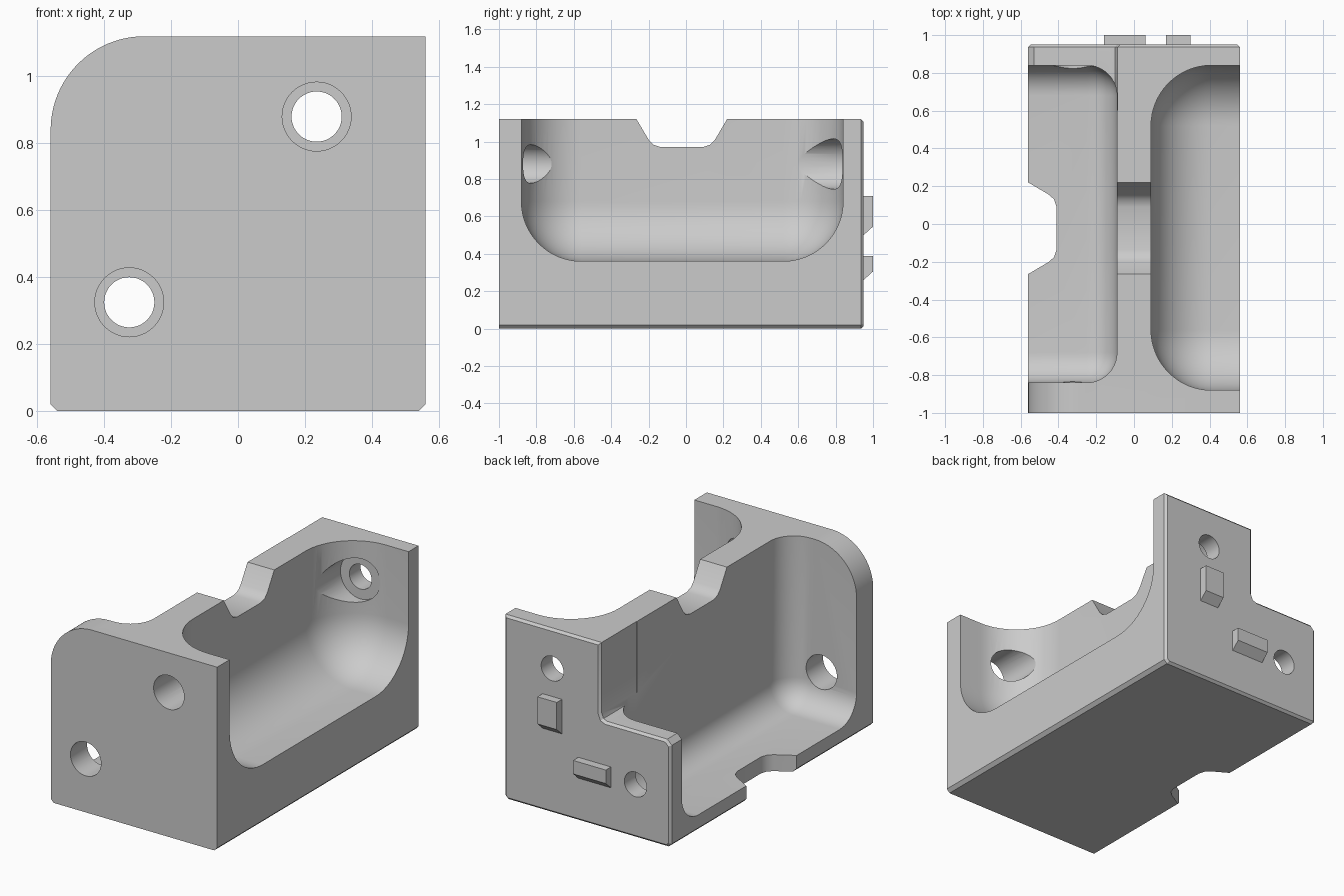
import bpy, bmesh, math
from mathutils import Matrix, Vector

if "Cube" in bpy.data.objects:
    bpy.data.objects.remove(bpy.data.objects["Cube"])

grey = bpy.data.materials.new("light grey")
grey.diffuse_color = (0.6, 0.6, 0.6, 1)
grey.use_nodes = True
grey.node_tree.nodes["Principled BSDF"].inputs["Base Color"].default_value = grey.diffuse_color


def make(name, bm):
    bmesh.ops.recalc_face_normals(bm, faces=bm.faces)
    me = bpy.data.meshes.new(name)
    bm.to_mesh(me)
    bm.free()
    me.materials.append(grey)
    ob = bpy.data.objects.new(name, me)
    bpy.context.collection.objects.link(ob)
    return ob


def prism(name, pts, axis, a, b):
    """Extrude a 2D outline along an axis from a to b."""
    place = {'x': lambda p, t: (t, p[0], p[1]),
             'y': lambda p, t: (p[0], t, p[1]),
             'z': lambda p, t: (p[0], p[1], t)}[axis]
    bm = bmesh.new()
    face = bm.faces.new([bm.verts.new(place(p, a)) for p in pts])
    ext = bmesh.ops.extrude_face_region(bm, geom=[face])
    move = Vector(place((0, 0), b - a))
    bmesh.ops.translate(bm, vec=move, verts=[v for v in ext['geom'] if isinstance(v, bmesh.types.BMVert)])
    return make(name, bm)


def rounded_box(name, lo, hi, r, seg=12):
    bm = bmesh.new()
    size = Vector(hi) - Vector(lo)
    mid = (Vector(hi) + Vector(lo)) / 2
    bmesh.ops.create_cube(bm, size=1, matrix=Matrix.Translation(mid) @ Matrix.Diagonal((*size, 1)))
    bmesh.ops.bevel(bm, geom=bm.edges[:], offset=r, segments=seg, profile=0.5, affect='EDGES')
    return make(name, bm)


def bore(x, z, r, y0, y1):
    pts = [(x + r * math.cos(i * math.tau / 48), z + r * math.sin(i * math.tau / 48)) for i in range(48)]
    return prism("bore_cutter", pts, 'y', y0, y1)


def boolean(ob, tool, op='DIFFERENCE'):
    mod = ob.modifiers.new("cut", 'BOOLEAN')
    mod.object, mod.operation, mod.solver = tool, op, 'EXACT'
    bpy.context.view_layer.objects.active = ob
    bpy.ops.object.modifier_apply(modifier=mod.name)
    bpy.data.objects.remove(tool)


# Block with one large rounded corner and chamfered base
arc = [(-0.28 - 0.28 * math.cos(t), 0.84 + 0.28 * math.sin(t))
       for t in (i * math.pi / 48 for i in range(25))]
outline = [(0.54, 0), (-0.54, 0), (-0.56, 0.02)] + arc + [(0.56, 1.12), (0.56, 0.02)]
body = prism("bracket_body", outline, 'y', -1, 0.95)

# Step in the back plate
step = [(-1, 2), (-1, 0.5), (-0.6, 0.58), (-0.56, 0.62), (-0.53, 0.65), (-0.125, 0.65),
        (-0.1, 0.66), (-0.088, 0.69), (-0.088, 2)]
boolean(body, prism("step_cutter", step, 'y', 0.6, 1.2))

# Chamfer round the back face
bm = bmesh.new()
bm.from_mesh(body.data)
rim = [e for e in bm.edges if all(v.co.y > 0.949 for v in e.verts)
       and any(abs(f.normal.y) < 0.5 for f in e.link_faces)]
bmesh.ops.bevel(bm, geom=rim, offset=0.014, segments=1, affect='EDGES')
bm.to_mesh(body.data)
bm.free()

# Two filleted pockets, leaving a central web
boolean(body, rounded_box("right_pocket", (0.09, -0.88, 0.36), (1.5, 0.84, 2.2), 0.32, 16))
boolean(body, rounded_box("left_pocket", (-1.5, -0.84, 0.10), (-0.09, 0.84, 2.2), 0.16, 10))

# Matching notches in the web top and the left floor edge: (along y, depth)
notch = [(-0.33, -0.1), (-0.265, 0), (-0.2, 0.11), (-0.175, 0.137), (-0.135, 0.15),
         (0.09, 0.15), (0.13, 0.137), (0.155, 0.11), (0.22, 0), (0.285, -0.1)]
boolean(body, prism("web_notch", [(y, 1.12 - d) for y, d in notch], 'x', -0.2, 0.2))
boolean(body, prism("floor_notch", [(-0.56 + d, y) for y, d in notch], 'z', -0.2, 0.4))

# Screw holes: wide in front, narrow at the back, with head clearance
for x, z in ((0.235, 0.88), (-0.325, 0.325)):
    boolean(body, bore(x, z, 0.103, -1.2, -0.5))
    boolean(body, bore(x, z, 0.075, 0.5, 1.2))
    boolean(body, bore(x, z, 0.135, 0.4, 0.842))

# Locating tabs with a sloped underside
for name, x0, x1, z0, z1 in (("upper_tab", 0.17, 0.30, 0.50, 0.71),
                             ("lower_tab", -0.16, 0.06, 0.26, 0.387)):
    side = [(0.945, z0), (0.95, z0), (1.0, z0 + 0.045), (1.0, z1), (0.945, z1)]
    prism(name, side, 'x', x0, x1)

# Smooth fillets, sharp edges
bpy.ops.object.select_all(action='DESELECT')
body.select_set(True)
bpy.context.view_layer.objects.active = body
bpy.ops.object.shade_smooth_by_angle(angle=math.radians(30))
